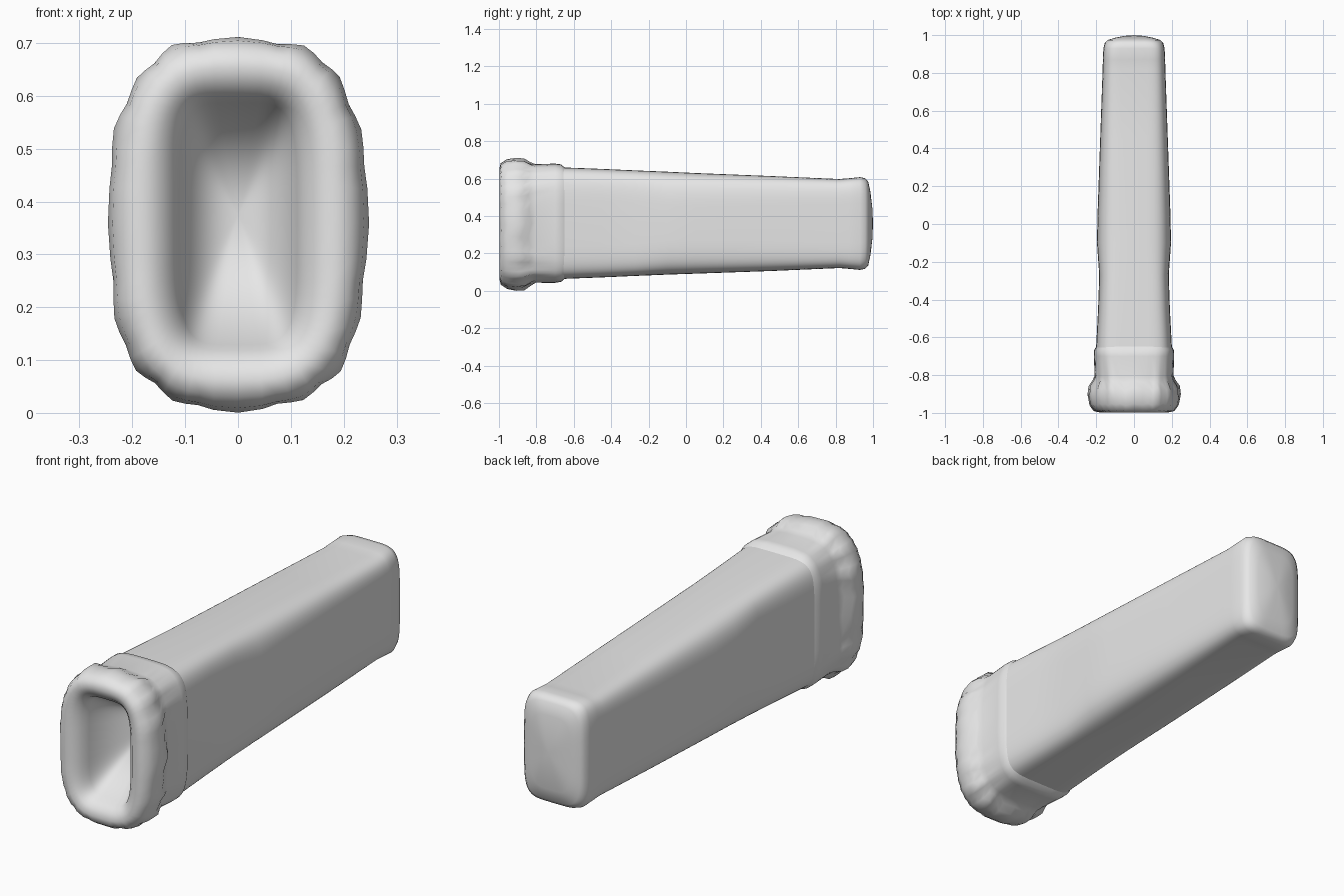
import bpy, bmesh, math

cube = bpy.data.objects.get("Cube")
if cube:
    bpy.data.objects.remove(cube, do_unlink=True)

grey = bpy.data.materials.new("light grey")
grey.use_nodes = True
grey.diffuse_color = (0.8, 0.8, 0.8, 1)
grey.node_tree.nodes["Principled BSDF"].inputs["Base Color"].default_value = (0.8, 0.8, 0.8, 1)

SIDES = 64


def ripple(t):
    """Uneven gathered folds around the rim, between -1 and 1."""
    return 0.65 * math.cos(16 * t) + 0.35 * math.sin(7 * t + 0.6)


def spow(v, p):
    return math.copysign(abs(v) ** p, v)


def loft(name, rings, start_tip=None, end_tip=None):
    """Skin rounded-rectangle rings: (y, centre z, half width, half height, squareness, fold)."""
    bm = bmesh.new()
    loops = []
    for y, cz, hx, hz, n, fold in rings:
        loop = []
        for i in range(SIDES):
            t = 2 * math.pi * i / SIDES
            k = 1 + fold * ripple(t)
            loop.append(bm.verts.new((hx * k * spow(math.cos(t), 2 / n),
                                      y + 0.5 * fold * ripple(2 * t),
                                      cz + hz * k * spow(math.sin(t), 2 / n))))
        loops.append(loop)
    for a, b in zip(loops, loops[1:]):
        for i in range(SIDES):
            j = (i + 1) % SIDES
            bm.faces.new((a[i], b[i], b[j], a[j]))
    # close an end with a fan to a point
    for tip, loop, flip in ((start_tip, loops[0], False), (end_tip, loops[-1], True)):
        if tip:
            v = bm.verts.new(tip)
            for i in range(SIDES):
                p, q = loop[i], loop[(i + 1) % SIDES]
                bm.faces.new((v, q, p) if flip else (v, p, q))
    mesh = bpy.data.meshes.new(name)
    bm.to_mesh(mesh)
    bm.free()
    mesh.materials.append(grey)
    ob = bpy.data.objects.new(name, mesh)
    bpy.context.collection.objects.link(ob)
    bpy.ops.object.select_all(action='DESELECT')
    ob.select_set(True)
    bpy.context.view_layer.objects.active = ob
    bpy.ops.object.shade_smooth_by_angle(angle=math.radians(60))
    return ob


# Gathered cuff: pointed pocket, rolled rim, then the flat band behind it
loft("cuff", [
    (-0.925, 0.358, 0.112, 0.229, 4.5, 0),
    (-0.960, 0.358, 0.124, 0.240, 4.2, 0),
    (-0.985, 0.358, 0.150, 0.264, 3.8, 0),
    (-0.998, 0.358, 0.180, 0.295, 3.3, 0),
    (-0.988, 0.358, 0.215, 0.326, 3.0, 0.005),
    (-0.955, 0.358, 0.236, 0.345, 2.8, 0.012),
    (-0.910, 0.358, 0.244, 0.351, 2.8, 0.020),
    (-0.870, 0.358, 0.237, 0.345, 2.9, 0.030),
    (-0.835, 0.359, 0.217, 0.326, 3.3, 0.020),
    (-0.805, 0.361, 0.208, 0.316, 3.8, 0.005),
    (-0.700, 0.362, 0.212, 0.318, 4.0, 0.003),
    (-0.668, 0.362, 0.211, 0.314, 4.2, 0),
    (-0.640, 0.362, 0.195, 0.290, 5.0, 0),
], start_tip=(0, -0.58, 0.375))

# Long tapering sleeve with a slight side bulge and a domed, lipped end
loft("sleeve", [
    (-0.660, 0.362, 0.201, 0.298, 5.0, 0),
    (-0.450, 0.362, 0.190, 0.290, 5.0, 0),
    (-0.270, 0.362, 0.184, 0.282, 5.0, 0),
    (-0.100, 0.362, 0.196, 0.275, 4.2, 0),
    (0.050, 0.361, 0.193, 0.269, 4.3, 0),
    (0.450, 0.360, 0.179, 0.254, 4.8, 0),
    (0.820, 0.360, 0.166, 0.238, 5.5, 0),
    (0.870, 0.360, 0.165, 0.242, 5.5, 0),
    (0.930, 0.360, 0.162, 0.248, 5.5, 0),
    (0.958, 0.360, 0.155, 0.242, 5.0, 0),
    (0.974, 0.360, 0.140, 0.225, 4.5, 0),
    (0.986, 0.360, 0.100, 0.170, 4.0, 0),
    (0.996, 0.360, 0.050, 0.085, 3.5, 0),
], end_tip=(0, 1.0, 0.36))
